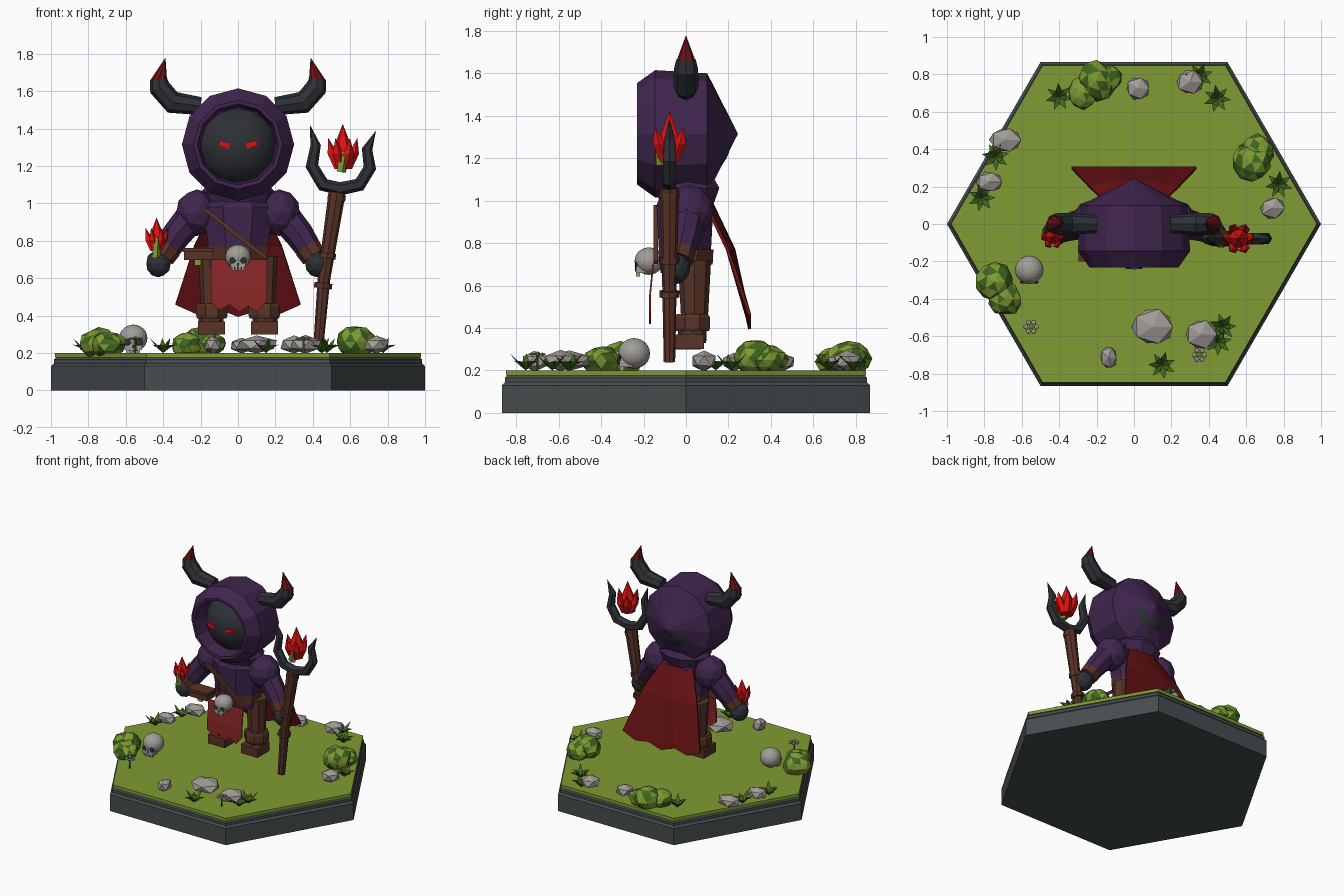
import bpy, bmesh, math, random
from mathutils import Vector, Matrix

if "Cube" in bpy.data.objects:
    bpy.data.objects.remove(bpy.data.objects["Cube"])

random.seed(4)
COLS = {
    "purple cloth": (.052, .019, .077), "slate": (.062, .074, .078), "charcoal": (.027, .03, .037),
    "grass green": (.215, .33, .033), "leaf green": (.05, .135, .014), "brown leather": (.10, .033, .02),
    "bright red": (.70, .006, .006), "dark red": (.135, .006, .007), "cloth red": (.26, .02, .02),
    "stone grey": (.36, .34, .315)}
MATS = {}
for n, c in COLS.items():
    MATS[n] = bpy.data.materials.new(n)
    MATS[n].diffuse_color = (*c, 1)


def finish(name, bm, *mats):
    bmesh.ops.recalc_face_normals(bm, faces=bm.faces)
    me = bpy.data.meshes.new(name)
    bm.to_mesh(me)
    bm.free()
    for m in mats:
        me.materials.append(MATS[m])
    ob = bpy.data.objects.new(name, me)
    bpy.context.collection.objects.link(ob)
    return ob


def loft(name, pts, radii, sides, mat, axis=None, spin=0):
    """Rings along a path; a radius may be a number or an (u, v) pair."""
    bm = bmesh.new()
    P = [Vector(p) for p in pts]
    whole = Vector(axis) if axis else P[-1] - P[0]
    ref = Vector((1, 0, 0)) if abs(whole.normalized().y) > .8 else Vector((0, 1, 0))
    rings = []
    for i, p in enumerate(P):
        t = Vector(axis) if axis else P[min(i + 1, len(P) - 1)] - P[max(i - 1, 0)]
        t = t.normalized()
        u = ref.cross(t).normalized()
        v = t.cross(u)
        ru, rv = radii[i] if isinstance(radii[i], tuple) else (radii[i], radii[i])
        if ru == 0:
            rings.append([bm.verts.new(p)])
            continue
        ang = [2 * math.pi * k / sides + spin for k in range(sides)]
        rings.append([bm.verts.new(p + u * ru * math.cos(a) + v * rv * math.sin(a)) for a in ang])
    for a, b in zip(rings, rings[1:]):
        for k in range(sides):
            j = (k + 1) % sides
            f = [a[k % len(a)], a[j % len(a)], b[j % len(b)], b[k % len(b)]]
            bm.faces.new(list(dict.fromkeys(f)))
    for r in (rings[0], rings[-1]):
        if len(r) > 2:
            bm.faces.new(r)
    return finish(name, bm, mat)


def blob(name, loc, size, mats, sub=2, jitter=0.0):
    bm = bmesh.new()
    bmesh.ops.create_icosphere(bm, subdivisions=sub, radius=1)
    for v in bm.verts:
        v.co *= 1 + random.uniform(-jitter, jitter)
        v.co = Vector([c * s for c, s in zip(v.co, size)]) + Vector(loc)
    for f in bm.faces:
        f.material_index = int(len(mats) > 1 and random.random() < .4)
    return finish(name, bm, *mats)


def box(name, loc, size, mat, rot=None):
    bm = bmesh.new()
    bmesh.ops.create_cube(bm, size=1)
    M = Matrix.Translation(loc) @ (rot or Matrix()) @ Matrix.Diagonal((*size, 1))
    bmesh.ops.transform(bm, matrix=M, verts=bm.verts)
    return finish(name, bm, mat)


def sheet(name, grid, mat, thick):
    bm = bmesh.new()
    V = [[bm.verts.new(p) for p in row] for row in grid]
    for a, b in zip(V, V[1:]):
        for i in range(len(a) - 1):
            bm.faces.new((a[i], a[i + 1], b[i + 1], b[i]))
    ob = finish(name, bm, mat)
    m = ob.modifiers.new("thickness", "SOLIDIFY")
    m.thickness, m.offset = thick, 0


def skull(name, x, y, z, s):
    blob(name, (x, y, z), (s, s, s * .95), ["stone grey"], 3)
    box(name + "_cheeks", (x, y - s * .5, z - s * .55), (s * 1.2, s * .8, s * .55), "stone grey")
    for k in (-1.5, -.5, .5, 1.5):
        box(name + "_tooth", (x + k * s * .25, y - s * .75, z - s * .93), (s * .19, s * .25, s * .3), "stone grey")
    for k in (-1, 1):
        blob(name + "_eye", (x + k * s * .42, y - s * .88, z - s * .3), (s * .25, s * .1, s * .25), ["charcoal"])
    blob(name + "_nose", (x, y - s * .93, z - s * .6), (s * .1, s * .05, s * .14), ["charcoal"], 1)


def flame(name, x, y, z, s):
    loft(name + "_core", [(x, y, z), (x, y, z + .1 * s), (x, y, z + .24 * s)], [.035 * s, .055 * s, 0], 6, "bright red")
    for k in range(6):
        a = k * math.pi / 3
        c, q = math.cos(a), math.sin(a)
        pts = [(x + c * r * s, y + q * r * s, z + h * s) for r, h in ((.02, 0), (.055, .08), (.078, .165))]
        loft(name + "_spike", pts, [.03 * s, .032 * s, 0], 5, "bright red", (0, 0, 1))


def up(name, x, y, prof, sides, mat, spin=0):
    return loft(name, [(x, y, z) for z, _ in prof], [r for _, r in prof], sides, mat, (0, 0, 1), spin)


# Hexagonal stand
up("stand", 0, 0, [(0, 1), (.13, 1), (.145, .985), (.165, .985), (.178, .97)], 6, "slate")
up("grass", 0, 0, [(.176, .978), (.2, .978)], 6, "grass green")

# Hood with opening, shadowed face, eyes
prof = [(-.1, .2), (-.23, .217), (-.232, .238), (-.145, .3), (.1, .285), (.245, 0)]
loft("hood", [(0, y, 1.315) for y, _ in prof], [r for _, r in prof], 12, "purple cloth", (0, 1, 0))
face = blob("face", (0, -.005, 1.305), (.222, .222, .222), ["charcoal"], 4)
for p in face.data.polygons:
    p.use_smooth = True
for s in (-1, 1):
    box("eye", (s * .075, -.215, 1.315), (.06, .02, .03), "bright red", Matrix.Rotation(-s * .3, 4, 'Y'))
    # Horns
    loft("horn", [(s * .2, .0, 1.52), (s * .35, .0, 1.54), (s * .42, .0, 1.62), (s * .425, .0, 1.665)],
         [.048, .06, .057, .046], 8, "charcoal")
    loft("horn_tip", [(s * .425, .0, 1.655), (s * .388, .0, 1.78)], [.046, 0], 8, "dark red", (0, 0, 1))
    # Shoulders, arms, hands
    blob("shoulder", (s * .22, .01, .95), (.115, .12, .125), ["purple cloth"], 2)
    loft("sleeve", [(s * .24, .01, .94), (s * .33, -.01, .83), (s * .385, -.03, .745)],
         [.085, .078, .068], 8, "purple cloth")
    loft("cuff", [(s * .37, -.025, .765), (s * .405, -.035, .715)], [.072, .068], 8, "brown leather")
    blob("hand", (s * .425, -.05, .68), (.068, .07, .075), ["charcoal"], 2)
    # Legs and boots
    up("trouser_leg", s * .135, .04, [(.42, .062), (.72, .078)], 8, "brown leather")
    up("boot_shaft", s * .145, .03, [(.33, .065), (.44, .07)], 8, "brown leather")
    up("boot_cuff", s * .14, .03, [(.385, .085), (.4, .09), (.45, .09), (.465, .08)], 8, "brown leather", .39)
    box("boot_foot", (s * .142, .01, .335), (.145, .15, .07), "brown leather")
    box("boot_sole", (s * .142, .005, .306), (.125, .13, .015), "brown leather")

# Cowl, torso, belt, strap
up("cowl", 0, .005, [(.98, (.17, .13)), (1.06, (.2, .16)), (1.11, (.15, .13))], 10, "purple cloth")
up("torso", 0, -.005, [(.66, (.165, .125)), (.8, (.175, .135)), (.98, (.21, .145)), (1.06, (.12, .11))], 8,
   "purple cloth", math.pi / 8)
up("belt", 0, 0, [(.7, (.172, .136)), (.77, (.178, .14))], 8, "brown leather", math.pi / 8)
box("strap", (-.015, -.143, .84), (.42, .02, .022), "brown leather", Matrix.Rotation(.67, 4, 'Y'))
box("pouch", (-.212, -.14, .722), (.155, .1, .05), "brown leather")
box("pouch_flap", (-.212, -.145, .75), (.17, .11, .022), "brown leather")
box("vial", (-.215, -.15, .685), (.035, .035, .035), "grass green")

# Loincloth with torn hem, skull buckle
hem = [.47, .43, .46, .42, .45, .42, .48]
cols = [(-.145 + .3 * i / 6) for i in range(7)]
sheet("loincloth", [[(x, -.155, .7) for x in cols], [(x, -.17, .55) for x in cols],
                    [(x, -.17, h) for x, h in zip(cols, hem)]], "cloth red", .008)
skull("buckle_skull", 0, -.175, .715, .068)

# Cape
rows = [(.98, .125, .13), (.77, .225, .235), (.44, .3, .335)]
zig = [.02, -.03, .0, -.045, -.01, -.03, .02]
sheet("cape", [[(w * t / 3, y - .03 * (t / 3) ** 2 * (z > .5), z + (zig[t + 3] if z < .5 else 0))
                for t in range(-3, 4)] for z, y, w in rows], "dark red", .015)

# Staff with fork and flames
Y = -.078
loft("staff", [(.43, Y, .24), (.46, Y, .6), (.53, Y, 1.06)], [.027, .034, .046], 8, "brown leather")
for x, z in ((.455, .56), (.475, .72), (.527, 1.03)):
    loft("staff_band", [(x - .002, Y, z - .015), (x + .002, Y, z + .015)], [.048, .048], 8, "brown leather")
for name, path in (("left", [(.56, 1.075), (.455, 1.1), (.395, 1.2), (.415, 1.31), (.385, 1.42)]),
                   ("right", [(.53, 1.075), (.65, 1.1), (.705, 1.19), (.69, 1.29), (.738, 1.39)])):
    loft(name + "_prong", [(x, Y, z) for x, z in path], [.035, .036, .034, .028, 0], 6, "charcoal")
flame("staff_flame", .56, Y, 1.185, 1)
loft("staff_candle", [(.55, -.115, 1.17), (.57, -.125, 1.28)], [.028, .02], 5, "grass green")
flame("hand_flame", -.435, -.07, .745, .75)
loft("hand_candle", [(-.44, -.1, .71), (-.432, -.11, .82)], [.025, .016], 5, "grass green")

# Bushes
for x, y, z, r in ((-.745, -.31, .25, .098), (-.69, -.4, .245, .085), (-.2, .765, .255, .1), (-.27, .7, .24, .08),
                   (-.14, .78, .25, .07), (.63, .33, .26, .1), (.66, .39, .25, .085)):
    blob("bush", (x, y, z), (r * 1.05, r * 1.05, r * .85), ["grass green", "leaf green"], 2, .1)

# Rocks
for x, y, rx, ry, h in ((.02, .725, .07, .065, .09), (.3, .76, .08, .07, .1), (-.69, .45, .09, .07, .09),
                        (-.775, .225, .075, .06, .09), (.74, .085, .072, .062, .1), (.1, -.55, .12, .105, .1),
                        (-.135, -.715, .05, .065, .1), (.36, -.59, .095, .085, .1)):
    blob("rock", (x, y, .195 + h / 2), (rx, ry, h / 2), ["stone grey"], 1, .08)
skull("ground_skull", -.56, -.245, .28, .076)

# Leafy tufts: bent pointed blades
for x, y in ((-.4, .68), (.445, .67), (-.74, .36), (-.815, .14), (.775, .21), (.475, -.55), (.15, -.755),
             (.35, .79), (.45, -.63)):
    bm = bmesh.new()
    turn = random.random()
    for k in range(7):
        a = turn + k * math.tau / 7
        d, n = Vector((math.cos(a), math.sin(a), 0)), Vector((-math.sin(a), math.cos(a), 0))
        o = Vector((x, y, .2))
        mid = o + d * .035 + Vector((0, 0, .04))
        tip = o + d * .075 + Vector((0, 0, .045 + .035 * (k % 2)))
        a0, m1, m2, t0 = [bm.verts.new(p) for p in (o, mid + n * .016, mid - n * .016, tip)]
        m0 = bm.verts.new(mid - Vector((0, 0, .012)))
        for f in ((a0, m1, m0), (a0, m0, m2), (m1, t0, m0), (m0, t0, m2), (a0, m2, m1), (m1, m2, t0)):
            bm.faces.new(f)
    finish("leaf_tuft", bm, "leaf green")

# Small flowers on stems
for x, y in ((-.55, -.55), (.35, -.7)):
    up("flower_stem", x, y, [(.2, .006), (.275, .006)], 5, "leaf green")
    blob("flower_centre", (x, y, .28), (.014, .014, .01), ["grass green"], 1)
    for k in range(6):
        a = k * math.pi / 3
        blob("petal", (x + .028 * math.cos(a), y + .028 * math.sin(a), .277), (.015, .015, .007), ["stone grey"], 1)

for m in bpy.data.materials:
    if m.users and not m.is_grease_pencil:
        m.use_nodes = True
        m.node_tree.nodes["Principled BSDF"].inputs["Base Color"].default_value = m.diffuse_color
